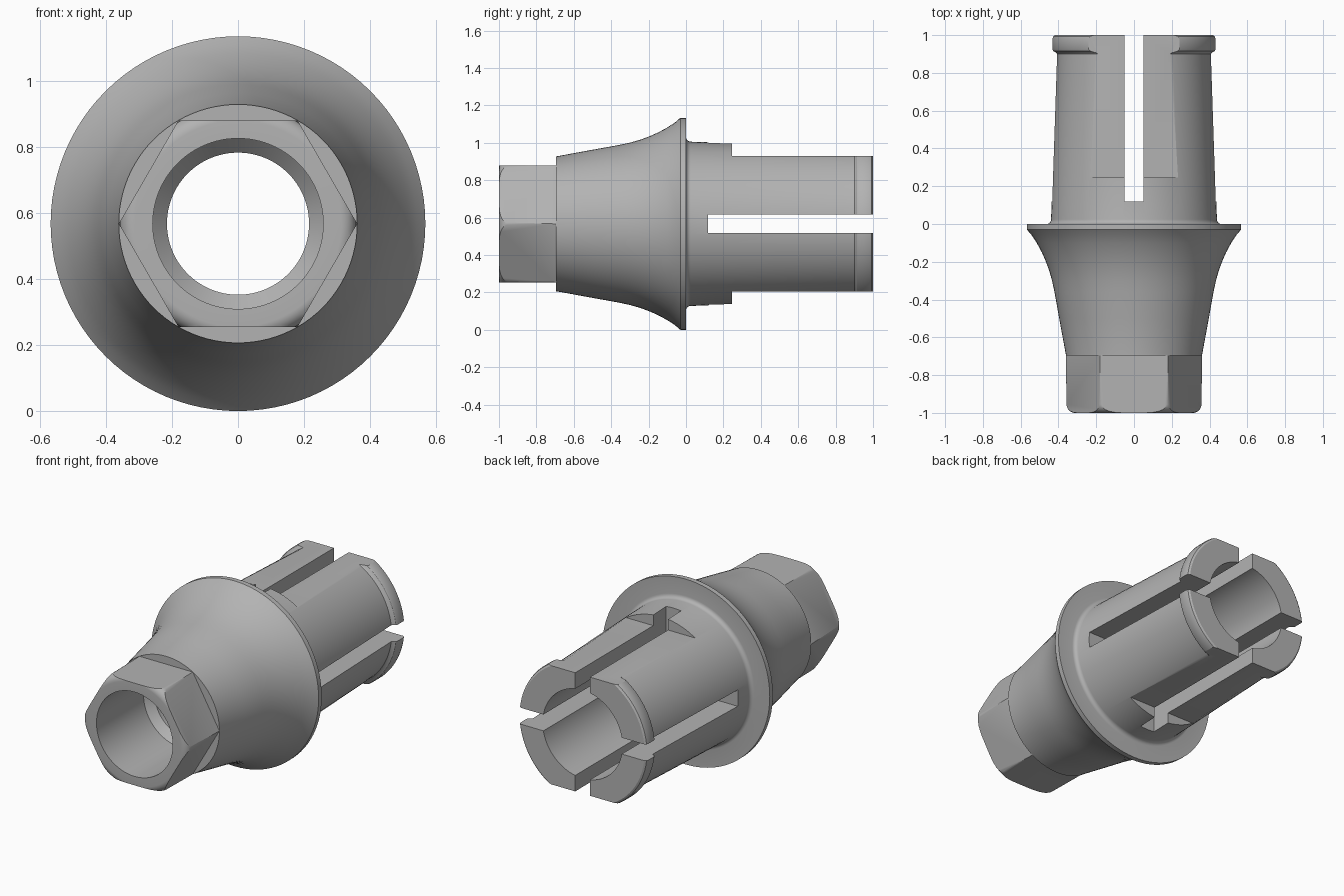
import bpy, bmesh, math
from mathutils import Matrix, Vector

if "Cube" in bpy.data.objects:
    bpy.data.objects.remove(bpy.data.objects["Cube"])

R = 0.567                      # flange radius, also the axis height
SEG = 96

metal = bpy.data.materials.new("grey metal")
metal.diffuse_color = (0.45, 0.45, 0.45, 1)
metal.use_nodes = True
metal.node_tree.nodes["Principled BSDF"].inputs["Base Color"].default_value = metal.diffuse_color


def arc(cy, cr, rad, a0, a1, n):
    """Points (y, r) on an arc of the profile."""
    out = []
    for i in range(n + 1):
        a = math.radians(a0 + (a1 - a0) * i / n)
        out.append((cy + rad * math.cos(a), cr + rad * math.sin(a)))
    return out


def revolve(name, profile):
    """Spin a closed (y, r) profile about the y axis."""
    bm = bmesh.new()
    rings = []
    for i in range(SEG):
        a = 2 * math.pi * i / SEG
        rings.append([bm.verts.new((r * math.cos(a), y, R + r * math.sin(a)))
                      for y, r in profile])
    n = len(profile)
    for i in range(SEG):
        p, q = rings[i], rings[(i + 1) % SEG]
        for j in range(n):
            k = (j + 1) % n
            bm.faces.new((p[j], p[k], q[k], q[j]))
    bmesh.ops.recalc_face_normals(bm, faces=bm.faces)
    me = bpy.data.meshes.new(name)
    bm.to_mesh(me)
    bm.free()
    ob = bpy.data.objects.new(name, me)
    bpy.context.collection.objects.link(ob)
    return ob


def cut(target, lo, hi, angle=0):
    """Subtract a box, given relative to the axis and turned about it."""
    lo, hi = Vector(lo), Vector(hi)
    bm = bmesh.new()
    bmesh.ops.create_cube(bm, size=1)
    m = (Matrix.Translation((0, 0, R)) @ Matrix.Rotation(angle, 4, 'Y')
         @ Matrix.Translation((lo + hi) / 2) @ Matrix.Diagonal((*(hi - lo), 1)))
    bm.transform(m)
    me = bpy.data.meshes.new("cutter")
    bm.to_mesh(me)
    bm.free()
    tool = bpy.data.objects.new("cutter", me)
    tool.hide_render = True
    bpy.context.collection.objects.link(tool)
    mod = target.modifiers.new("cut", 'BOOLEAN')
    mod.operation, mod.solver, mod.object = 'DIFFERENCE', 'EXACT', tool
    bpy.context.view_layer.objects.active = target
    bpy.ops.object.modifier_apply(modifier=mod.name)
    bpy.data.objects.remove(tool)


# Outer outline: rounded nose, cone, flared collar, rim, tapered sleeve, end lip
outer = [(-1, 0.312)] + arc(-0.955, 0.312, 0.045, 170, 90, 6)
outer += [(-0.69, 0.361), (-0.5, 0.396), (-0.36, 0.421), (-0.3, 0.434),
          (-0.25, 0.448), (-0.2, 0.466), (-0.15, 0.488), (-0.1, 0.515),
          (-0.06, 0.541), (-0.03, R), (0, R), (0, 0.464)]
outer += arc(0.025, 0.464, 0.025, 180, 270, 5)[1:]
outer += [(0.9, 0.41), (0.906, 0.414), (0.915, 0.43), (0.925, 0.435),
          (0.98, 0.435), (0.993, 0.431), (1, 0.42)]
# Bore with a conical screw seat
bore = [(1, 0.27), (-0.38, 0.27), (-0.42, 0.215), (-0.5, 0.215),
        (-0.545, 0.258), (-1, 0.258)]
body = revolve("abutment_body", outer + bore)

# Six flats on the nose
for i in range(6):
    cut(body, (-0.5, -1.2, 0.3125), (0.5, -0.695, 0.7), i * math.pi / 3)

# Flats above and below the sleeve
for i in range(2):
    cut(body, (-0.6, 0.245, 0.363), (0.6, 1.2, 0.7), i * math.pi)

# Crossed slots that split the sleeve into four fingers
cut(body, (-0.05, 0.12, -0.7), (0.05, 1.2, 0.7))
cut(body, (-0.7, 0.118, -0.05), (0.7, 1.2, 0.05))

body.data.materials.clear()
body.data.materials.append(metal)
for p in body.data.polygons:
    p.material_index = 0
bpy.ops.object.select_all(action='DESELECT')
body.select_set(True)
bpy.context.view_layer.objects.active = body
bpy.ops.object.shade_smooth_by_angle(angle=math.radians(30))
